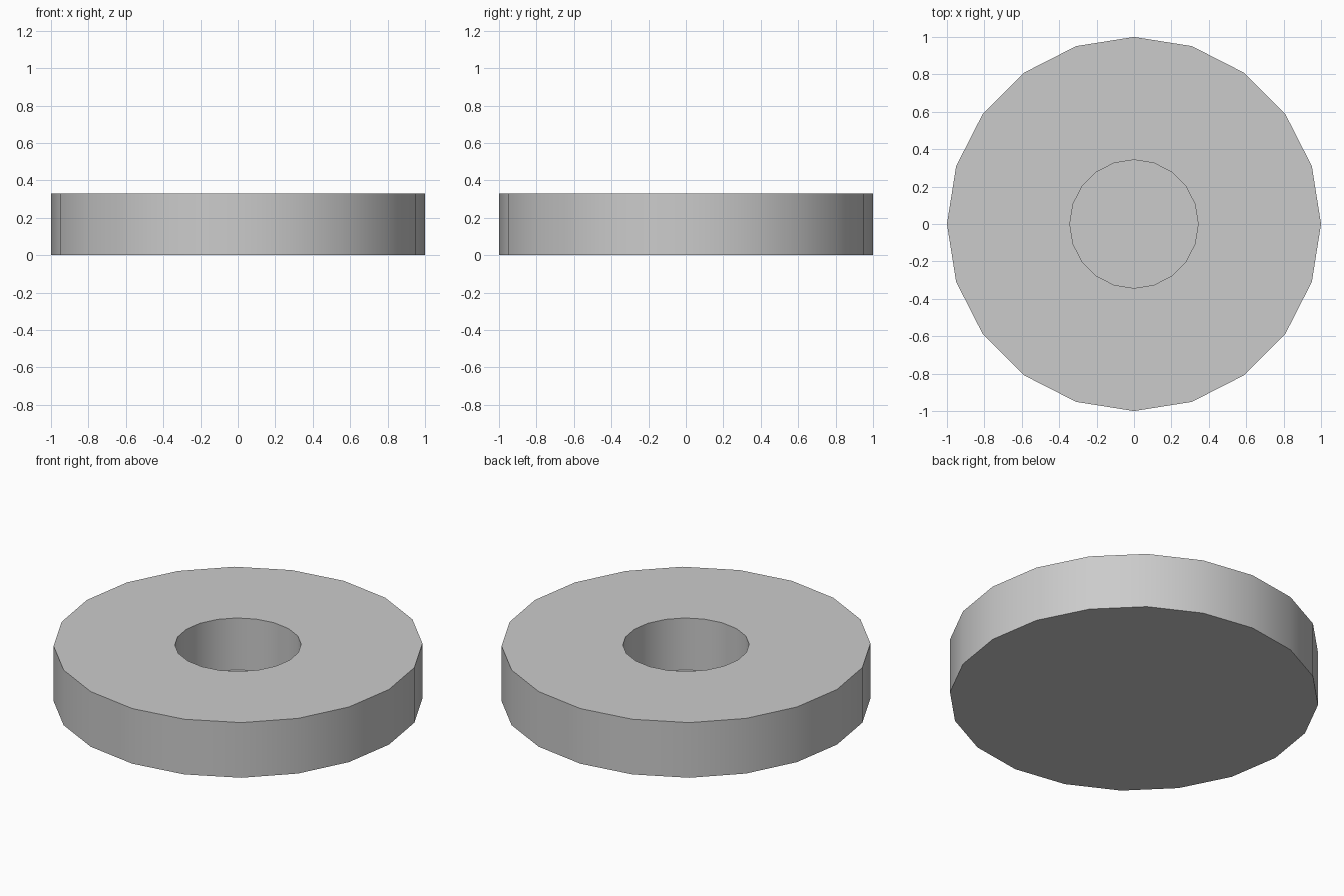
import bpy, bmesh, math

if "Cube" in bpy.data.objects:
    bpy.data.objects.remove(bpy.data.objects["Cube"])

SIDES = 20

# Half profile (radius, z): closed bottom, outer wall, rim, blind hole
profile = [(1.0, 0.0), (1.0, 0.33), (0.343, 0.33), (0.343, 0.02)]

bm = bmesh.new()
rings = []
for r, z in profile:
    rings.append([bm.verts.new((r * math.cos(i * math.tau / SIDES),
                                r * math.sin(i * math.tau / SIDES), z))
                  for i in range(SIDES)])

# Walls and top ring
for a, b in zip(rings, rings[1:]):
    for i in range(SIDES):
        j = (i + 1) % SIDES
        bm.faces.new((a[i], a[j], b[j], b[i]))

# Underside and hole floor
bm.faces.new(rings[0][::-1])
bm.faces.new(rings[-1])
bmesh.ops.recalc_face_normals(bm, faces=bm.faces)

mesh = bpy.data.meshes.new("recessed_disc")
bm.to_mesh(mesh)
bm.free()
disc = bpy.data.objects.new("recessed_disc", mesh)
bpy.context.collection.objects.link(disc)

# Smooth round walls with crisp rims
bpy.context.view_layer.objects.active = disc
disc.select_set(True)
bpy.ops.object.shade_smooth_by_angle(angle=math.radians(30))
